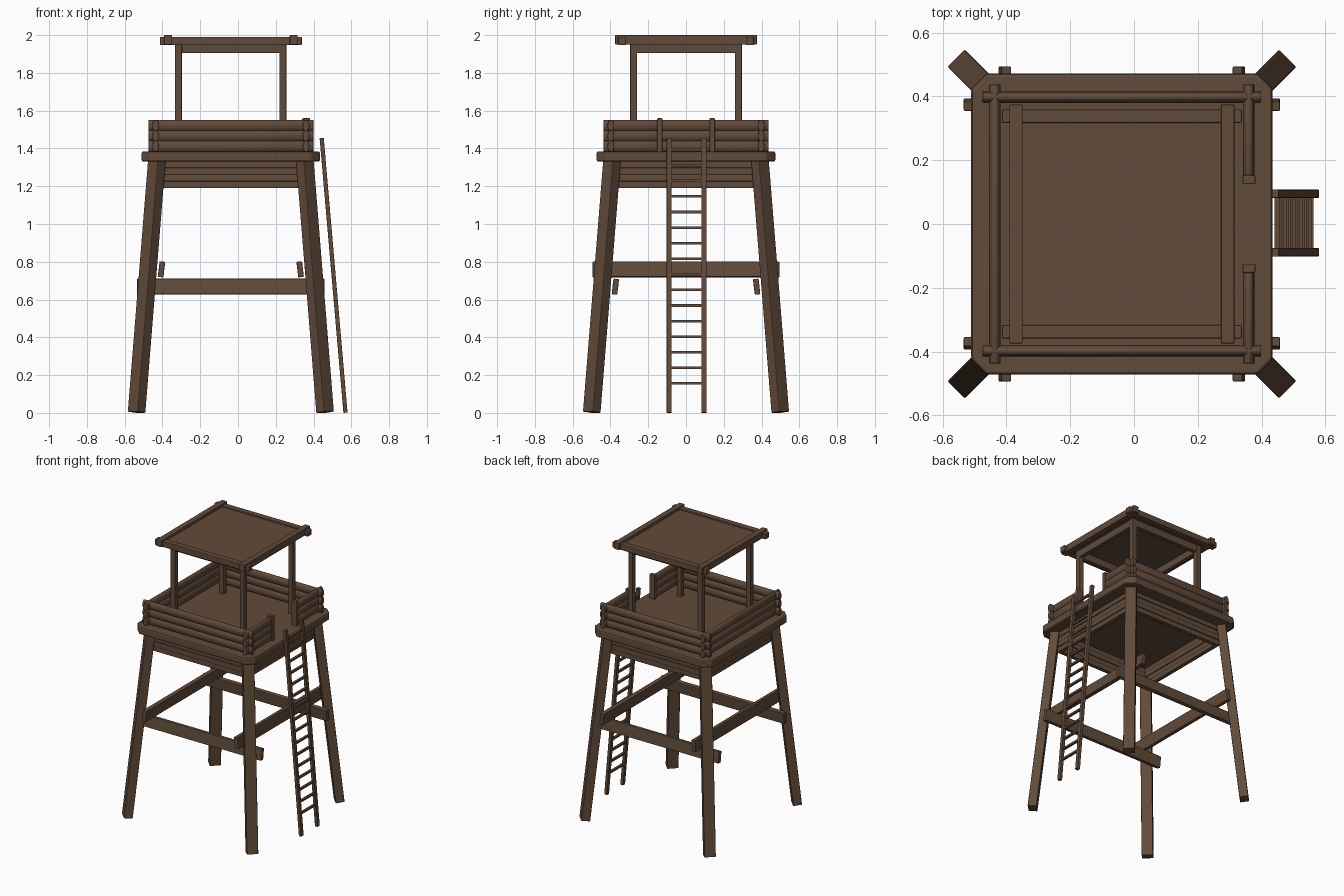
import bpy, bmesh, math
from mathutils import Vector, Matrix

if "Cube" in bpy.data.objects:
    bpy.data.objects.remove(bpy.data.objects["Cube"])

CX = -0.038  # tower axis in x; the ladder sits on the +x side
wood = bpy.data.materials.new("wood")
wood.diffuse_color = (0.12, 0.07, 0.042, 1)
wood.use_nodes = True
wood.node_tree.nodes["Principled BSDF"].inputs["Base Color"].default_value = wood.diffuse_color


def finish(name, bm, bevel=0.0):
    bmesh.ops.recalc_face_normals(bm, faces=bm.faces)
    me = bpy.data.meshes.new(name)
    bm.to_mesh(me)
    bm.free()
    ob = bpy.data.objects.new(name, me)
    bpy.context.collection.objects.link(ob)
    me.materials.append(wood)
    if bevel:
        m = ob.modifiers.new("bevel", 'BEVEL')
        m.width, m.segments, m.limit_method = bevel, 2, 'ANGLE'
    return ob


def frame(p, q, up):
    """Matrix with z along p->q, y towards up, origin at the middle."""
    p, q = Vector(p), Vector(q)
    d = (q - p).normalized()
    side = d.cross(Vector(up)).normalized()
    third = side.cross(d)
    m = Matrix((side, third, d)).transposed().to_4x4()
    m.translation = (p + q) / 2
    return m, (q - p).length


def beam(name, p, q, w, h, up=(0, 0, 1), bevel=0.004):
    m, length = frame(p, q, up)
    bm = bmesh.new()
    bmesh.ops.create_cube(bm, size=1, matrix=m @ Matrix.Diagonal((w, h, length, 1)))
    return finish(name, bm, bevel)


def log(name, p, q, w, h):
    m, length = frame(p, q, (0, 0, 1))
    bm = bmesh.new()
    bmesh.ops.create_cone(bm, cap_ends=True, segments=12, radius1=0.5, radius2=0.5, depth=1,
                          matrix=m @ Matrix.Diagonal((w, h, length, 1)))
    for f in bm.faces:
        f.smooth = len(f.verts) == 4
    return finish(name, bm, 0.003)


def box(name, x0, x1, y0, y1, z0, z1, bevel=0.004):
    bm = bmesh.new()
    bmesh.ops.create_cube(bm, size=1, matrix=Matrix.Translation(
        ((x0 + x1) / 2, (y0 + y1) / 2, (z0 + z1) / 2)) @ Matrix.Diagonal((x1 - x0, y1 - y0, z1 - z0, 1)))
    return finish(name, bm, bevel)


# Splayed legs, set diagonally
for sx in (-1, 1):
    for sy in (-1, 1):
        beam("leg", (CX + sx * 0.499, sy * 0.499, 0.0035), (CX + sx * 0.389, sy * 0.389, 1.37),
             0.076, 0.06, (sx, sy, 0))

# Cross braces inside the legs, tilted to follow them
for s in (-1, 1):
    y, x = s * 0.374, CX + s * 0.367
    beam("front_back_brace", (CX - 0.496, y, 0.668), (CX + 0.496, y, 0.668), 0.03, 0.083, (0, -s * 0.12, 1))
    beam("side_brace", (x, -0.494, 0.76), (x, 0.494, 0.76), 0.03, 0.083, (-s * 0.12, 0, 1))

# Platform deck: square with cut corners
a, b = 0.4725, 0.425
bm = bmesh.new()
pts = [(a, -b), (a, b), (b, a), (-b, a), (-a, b), (-a, -b), (-b, -a), (b, -a)]
f = bm.faces.new([bm.verts.new((CX + x, y, 1.33)) for x, y in pts])
r = bmesh.ops.extrude_face_region(bm, geom=[f])
bmesh.ops.translate(bm, vec=(0, 0, 0.055), verts=[v for v in r["geom"] if isinstance(v, bmesh.types.BMVert)])
finish("platform_deck", bm, 0.01)

# Skirt planks hanging under the deck
for i in range(4):
    z0 = 1.19 + i * 0.036
    o = 0.384 + 0.004 * (i % 2)
    for s in (-1, 1):
        y0, y1 = sorted((s * o, s * (o - 0.03)))
        box("skirt_plank", CX - o, CX + o, y0, y1, z0, z0 + 0.036)
        box("skirt_plank", CX + y0, CX + y1, -o, o, z0, z0 + 0.036)

# Parapet logs with crossing ends; the ladder side has a gap
for i in range(3):
    z = 1.412 + i * 0.055
    for s in (-1, 1):
        log("parapet_log", (CX - 0.437, s * 0.398, z), (CX + 0.437, s * 0.398, z), 0.036, 0.06)
        log("gate_side_log", (CX + 0.398, s * 0.135, z), (CX + 0.398, s * 0.437, z), 0.036, 0.06)
    log("parapet_log", (CX - 0.398, -0.437, z), (CX - 0.398, 0.437, z), 0.036, 0.06)

# Posts closing the gate gap
for s in (-1, 1):
    y0, y1 = sorted((s * 0.125, s * 0.153))
    box("gate_post", CX + 0.378, CX + 0.419, y0, y1, 1.38, 1.56)

# Roof: posts, tie beams, frame and panel
for s in (-1, 1):
    for t in (-1, 1):
        x, y = CX + s * 0.277 - 0.001, t * 0.277
        box("roof_post", x - 0.0185, x + 0.0185, y - 0.0185, y + 0.0185, 1.38, 1.96)
    c = s * 0.277
    box("roof_tie", CX - 0.277, CX + 0.277, c - 0.015, c + 0.015, 1.905, 1.96)
    box("roof_tie", CX + c - 0.015, CX + c + 0.015, -0.277, 0.277, 1.905, 1.96)
    c = s * 0.338
    box("roof_frame_x", CX - 0.376, CX + 0.376, c - 0.021, c + 0.021, 1.947, 1.99)
    c = s * 0.332
    box("roof_frame_y", CX + c - 0.021, CX + c + 0.021, -0.375, 0.375, 1.95, 2.0)
box("roof_panel", CX - 0.33, CX + 0.33, -0.335, 0.335, 1.955, 1.98, 0)

# Ladder leaning on the gate side
foot, head = Vector((0.569, 0, 0.001)), Vector((0.443, 0, 1.455))
for s in (-1, 1):
    off = Vector((0, 0.003 + s * 0.092, 0))
    beam("ladder_rail", foot + off, head + off, 0.026, 0.022, (1, 0, 0), 0.002)
for k in range(16):
    z = 0.156 + k * 0.0825
    x = foot.lerp(head, z / 1.455).x
    box("ladder_rung", x - 0.008, x + 0.008, -0.09, 0.096, z - 0.007, z + 0.007, 0)
